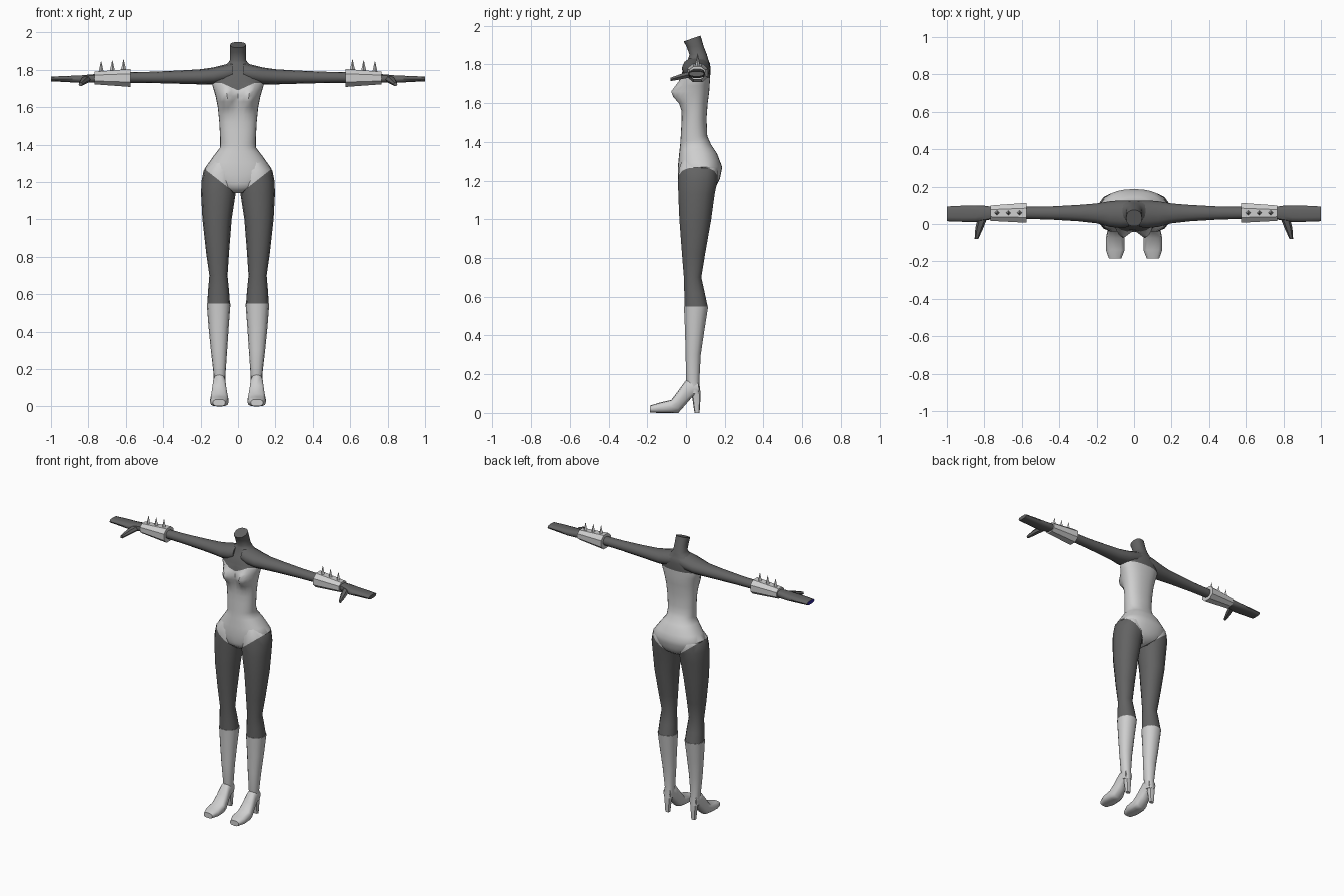
import bpy, bmesh, math
from mathutils import Vector


def material(name, rgb):
    m = bpy.data.materials.new(name)
    m.diffuse_color = (*rgb, 1)
    return m


MATS = [material("charcoal", (0.125, 0.125, 0.125)),
        material("pale_grey", (0.62, 0.62, 0.62)),
        material("blue", (0.03, 0.02, 0.35))]
DARK, LIGHT, BLUE = 0, 1, 2


def loft(rings, axis, sides, power=2.0, side=1, steps=1, turn=0.0):
    """Skin rings of (t, a0, a1, b0, b1) along an axis; a and b are the other two axes."""
    fine = []
    for r, s in zip(rings, rings[1:]):
        fine += [[p + (q - p) * k / steps for p, q in zip(r, s)] for k in range(steps)]
    fine.append(rings[-1])
    bm = bmesh.new()
    loops = []
    for t, a0, a1, b0, b1 in fine:
        loop = []
        for i in range(sides):
            ang = 2 * math.pi * (i + turn) / sides
            c, s = math.cos(ang), math.sin(ang)
            a = (a0 + a1) / 2 + (a1 - a0) / 2 * math.copysign(abs(c) ** (2 / power), c)
            b = (b0 + b1) / 2 + (b1 - b0) / 2 * math.copysign(abs(s) ** (2 / power), s)
            x, y, z = {"x": (t, a, b), "y": (a, t, b), "z": (a, b, t)}[axis]
            loop.append(bm.verts.new((x * side, y, z)))
        loops.append(loop)
    for p, q in zip(loops, loops[1:]):
        for i in range(sides):
            j = (i + 1) % sides
            bm.faces.new((p[i], p[j], q[j], q[i]))
    bm.faces.new(loops[0])
    bm.faces.new(loops[-1])
    return bm


def cut(bm, point, normal, keep=lambda c: True):
    """Add an edge line where a plane crosses the chosen faces."""
    faces = [f for f in bm.faces if keep(f.calc_center_median())]
    geom = set(faces)
    for f in faces:
        geom.update(f.edges)
        geom.update(f.verts)
    bmesh.ops.bisect_plane(bm, geom=list(geom), plane_co=point, plane_no=normal, dist=1e-5)


def finish(bm, name, paint, angle=50):
    bmesh.ops.recalc_face_normals(bm, faces=bm.faces)
    for f in bm.faces:
        f.material_index = paint(f.calc_center_median()) if callable(paint) else paint
    me = bpy.data.meshes.new(name)
    bm.to_mesh(me)
    bm.free()
    for m in MATS:
        me.materials.append(m)
    ob = bpy.data.objects.new(name, me)
    bpy.context.collection.objects.link(ob)
    bpy.ops.object.select_all(action="DESELECT")
    ob.select_set(True)
    bpy.context.view_layer.objects.active = ob
    bpy.ops.object.shade_smooth_by_angle(angle=math.radians(angle))
    return ob


# Suit outline: high-cut leg line and sweetheart neckline
LEG_Z, LEG_SLOPE, NECK_Z, NECK_SLOPE, TOP_Z = 1.13, 0.78, 1.69, 0.45, 1.73


def suit(c):
    if c.z < LEG_Z + LEG_SLOPE * abs(c.x) or c.z > TOP_Z:
        return DARK
    if c.y < 0.04 and c.z > NECK_Z + NECK_SLOPE * abs(c.x):
        return DARK
    return LIGHT


# Torso and neck
torso = loft([
    (1.14, -0.05, 0.05, 0.00, 0.11),
    (1.17, -0.11, 0.11, -0.035, 0.155),
    (1.21, -0.165, 0.165, -0.042, 0.175),
    (1.27, -0.18, 0.18, -0.042, 0.187),
    (1.34, -0.13, 0.13, -0.035, 0.16),
    (1.385, -0.096, 0.096, -0.03, 0.13),
    (1.43, -0.095, 0.095, -0.027, 0.11),
    (1.52, -0.10, 0.10, -0.022, 0.106),
    (1.60, -0.108, 0.108, -0.025, 0.112),
    (1.66, -0.12, 0.12, -0.03, 0.12),
    (1.72, -0.138, 0.138, -0.03, 0.124),
    (1.76, -0.135, 0.135, -0.02, 0.126),
    (1.80, -0.10, 0.10, 0.00, 0.125),
    (1.825, -0.065, 0.065, 0.01, 0.115),
    (1.85, -0.043, 0.043, 0.018, 0.108),
    (1.935, -0.042, 0.042, -0.012, 0.075)], "z", 28, 2.3, steps=2)
for v in torso.verts:
    # Bust, and a slanted neck top
    if v.co.y < 0.03:
        v.co.y -= 0.055 * math.exp(-((abs(v.co.x) - 0.062) / 0.038) ** 2
                                   - ((v.co.z - 1.652) / 0.05) ** 2)
    if v.co.z > 1.9:
        v.co.z += (v.co.y - 0.035) * 0.35
cut(torso, (0, 0, 0), (1, 0, 0))
cut(torso, (0, 0, TOP_Z), (0, 0, 1))
for s in (-1, 1):
    cut(torso, (0, 0, LEG_Z), (-s * LEG_SLOPE, 0, 1), lambda c: c.x * s > 0 and c.z < 1.4)
    cut(torso, (0, 0, NECK_Z), (-s * NECK_SLOPE, 0, 1),
        lambda c: c.x * s > 0 and c.y < 0.04 and 1.6 < c.z < TOP_Z)
finish(torso, "torso", suit)

for s, label in ((1, "left"), (-1, "right")):
    # Thigh and knee, topped with the suit's leg line
    leg = loft([
        (0.55, 0.043, 0.164, -0.01, 0.113),
        (0.62, 0.048, 0.160, -0.01, 0.098),
        (0.70, 0.056, 0.153, -0.012, 0.08),
        (0.82, 0.048, 0.170, -0.022, 0.10),
        (1.00, 0.034, 0.190, -0.036, 0.132),
        (1.13, 0.014, 0.197, -0.042, 0.15),
        (1.20, 0.006, 0.196, -0.043, 0.165),
        (1.26, 0.01, 0.184, -0.038, 0.165),
        (1.31, 0.02, 0.14, -0.02, 0.14)], "z", 14, 2.2, s)
    cut(leg, (0, 0, LEG_Z), (-s * LEG_SLOPE, 0, 1))
    finish(leg, label + "_leg", suit)

    # Boot: shaft, foot and heel
    shaft = loft([
        (0.55, 0.04, 0.167, -0.012, 0.116),
        (0.42, 0.05, 0.157, -0.006, 0.095),
        (0.30, 0.058, 0.145, -0.003, 0.077),
        (0.17, 0.067, 0.130, 0.00, 0.070),
        (0.10, 0.070, 0.130, 0.015, 0.074)], "z", 14, 2.2, s)
    finish(shaft, label + "_boot_shaft", LIGHT)
    foot = loft([
        (0.065, 0.072, 0.128, 0.10, 0.16),
        (0.03, 0.068, 0.132, 0.08, 0.17),
        (0.00, 0.065, 0.135, 0.045, 0.17),
        (-0.04, 0.057, 0.143, 0.0, 0.115),
        (-0.075, 0.05, 0.150, 0.0, 0.068),
        (-0.14, 0.05, 0.150, 0.0, 0.052),
        (-0.185, 0.068, 0.134, 0.002, 0.038)], "y", 12, 2.8, s)
    finish(foot, label + "_boot_foot", LIGHT)
    heel = loft([
        (0.13, 0.072, 0.128, 0.015, 0.073),
        (0.08, 0.078, 0.122, 0.032, 0.075),
        (0.0, 0.084, 0.116, 0.044, 0.070)], "z", 8, 2.5, s)
    finish(heel, label + "_boot_heel", LIGHT)

    # Arm
    arm = loft([
        (0.03, -0.015, 0.125, 1.74, 1.838),
        (0.07, -0.022, 0.127, 1.73, 1.828),
        (0.13, -0.015, 0.122, 1.722, 1.813),
        (0.20, 0.004, 0.110, 1.722, 1.803),
        (0.30, 0.015, 0.102, 1.725, 1.797),
        (0.45, 0.024, 0.094, 1.729, 1.790),
        (0.60, 0.028, 0.092, 1.731, 1.787)], "x", 12, 2.1, s)
    finish(arm, label + "_arm", DARK)

    # Flat hand with thumb; one hand has a painted fingertip end
    hand = loft([
        (0.74, 0.03, 0.09, 1.732, 1.780),
        (0.80, 0.018, 0.098, 1.730, 1.775),
        (0.85, 0.010, 0.100, 1.730, 1.770),
        (0.92, 0.012, 0.098, 1.734, 1.768),
        (1.00, 0.015, 0.094, 1.738, 1.764)], "x", 10, 2.8, s)
    finish(hand, label + "_hand", lambda c: BLUE if c.x < -0.999 else DARK)
    thumb = loft([
        (0.03, 0.785, 0.835, 1.732, 1.768),
        (-0.02, 0.805, 0.848, 1.722, 1.755),
        (-0.08, 0.832, 0.852, 1.712, 1.732)], "y", 6, 2.2, s)
    finish(thumb, label + "_thumb", DARK)

    # Flared cuff with three spikes
    cuff = loft([
        (0.575, 0.003, 0.117, 1.705, 1.808),
        (0.768, 0.014, 0.102, 1.720, 1.792)], "x", 8, 2.3, s, turn=0.5)
    finish(cuff, label + "_cuff", LIGHT, 30)
    for i in range(3):
        x, z = 0.612 + 0.06 * i, 1.795 - 0.005 * i
        spike = loft([
            (z - 0.01, x - 0.017, x + 0.017, 0.043, 0.077),
            (z + 0.06, x - 0.001, x + 0.001, 0.059, 0.061)], "z", 4, 2, s)
        finish(spike, f"{label}_cuff_spike_{i + 1}", LIGHT, 30)
